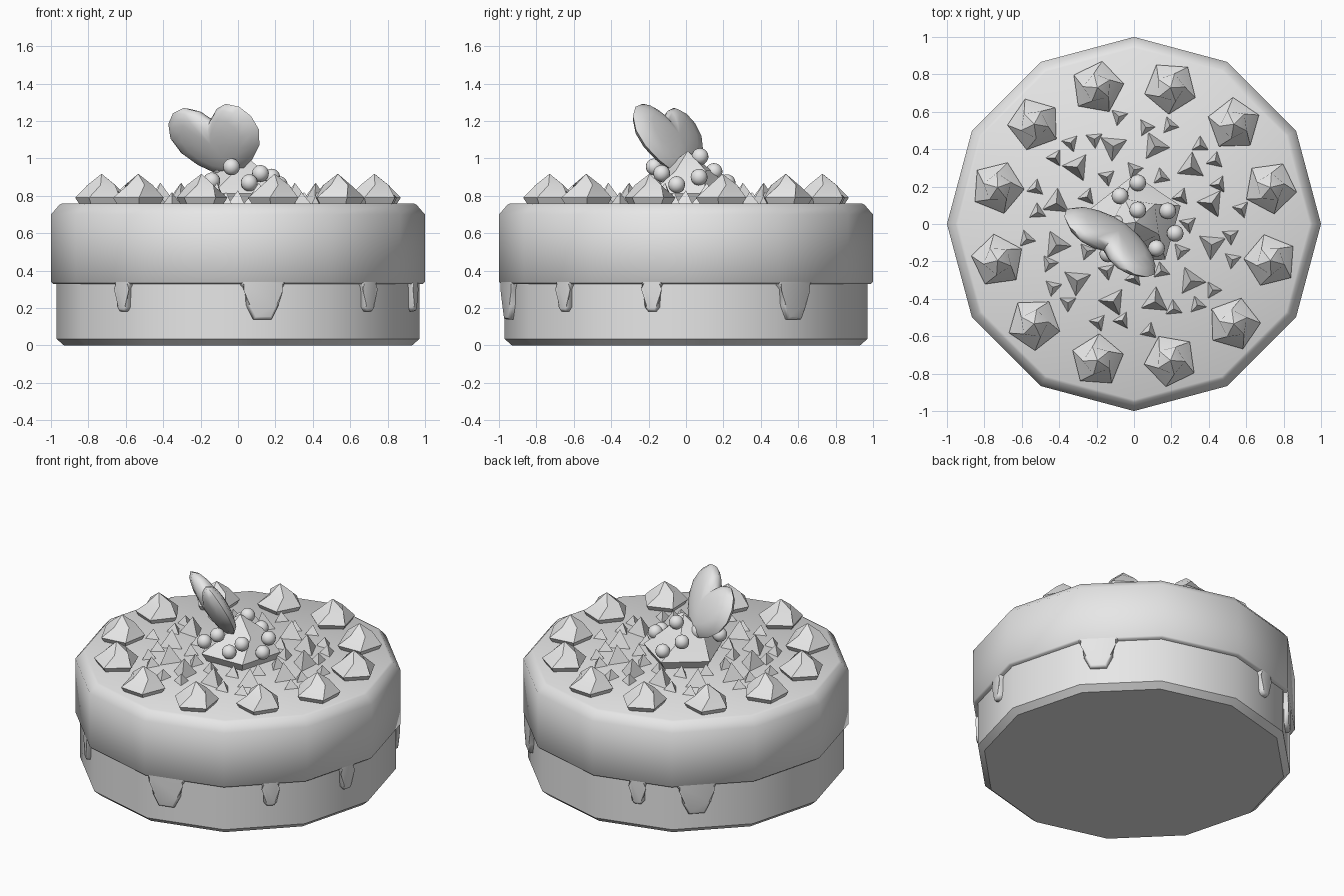
import bpy, bmesh
from math import sin, cos, tan, radians, sqrt
from mathutils import Vector, Matrix

cube = bpy.data.objects.get("Cube")
if cube:
    bpy.data.objects.remove(cube, do_unlink=True)

GREY = (0.8, 0.8, 0.8, 1)
mat = bpy.data.materials.new("plain_grey")
mat.use_nodes = True
mat.diffuse_color = GREY
mat.node_tree.nodes["Principled BSDF"].inputs["Base Color"].default_value = GREY

TOP = 0.76  # height of the cake top


def polar(r, deg, z=0.0):
    return Vector((r * cos(radians(deg)), r * sin(radians(deg)), z))


def finish(name, bm, smooth=60, matrix=Matrix()):
    bmesh.ops.recalc_face_normals(bm, faces=bm.faces)
    mesh = bpy.data.meshes.new(name)
    bm.to_mesh(mesh)
    bm.free()
    mesh.materials.append(mat)
    if smooth:
        mesh.shade_smooth()
        mesh.set_sharp_from_angle(angle=radians(smooth))
    obj = bpy.data.objects.new(name, mesh)
    obj.matrix_world = matrix
    bpy.context.collection.objects.link(obj)
    return obj


def bridge(bm, a, b):
    n = len(a)
    for i in range(n):
        j = (i + 1) % n
        bm.faces.new((a[i], a[j], b[j], b[i]))


def lathe(bm, profile, sides):
    """Stack of rings given as (radius, height, twist); a zero radius makes a tip."""
    last = None
    for r, z, twist in profile:
        if r == 0:
            tip = bm.verts.new((0, 0, z))
            for i in range(sides):
                bm.faces.new((last[i], last[(i + 1) % sides], tip))
            return
        ring = [bm.verts.new(polar(r, twist + 360 * i / sides, z)) for i in range(sides)]
        if last:
            bridge(bm, last, ring)
        else:
            bm.faces.new(ring)
        last = ring
    bm.faces.new(last)


# Cake base and icing, both twelve-sided
bm = bmesh.new()
lathe(bm, [(0.93, 0, 0), (0.97, 0.035, 0), (0.97, 0.4, 0)], 12)
finish("cake_base", bm, 40)
bm = bmesh.new()
lathe(bm, [(0.93, 0.33, 0), (0.99, 0.33, 0), (1, 0.34, 0), (1, 0.7, 0),
           (0.955, 0.752, 0), (0.94, TOP, 0)], 12)
finish("icing", bm)

# Icing drips, lying flat on the facets
BIG = [(0.125, 0.345), (0.118, 0.322), (0.095, 0.3), (0.088, 0.215), (0.05, 0.14)]
SMALL = [(0.06, 0.345), (0.055, 0.325), (0.043, 0.305), (0.04, 0.205), (0.022, 0.183)]


def drip(name, half, azimuth):
    facet = 30 * (azimuth // 30) + 15
    shift = 0.966 * tan(radians(azimuth - facet))
    outline = half + [(-x, z) for x, z in reversed(half)]
    bm = bmesh.new()
    back = [bm.verts.new((0.92, x + shift, z)) for x, z in outline]
    front = [bm.verts.new((0.9655, x + shift, z)) for x, z in outline]
    bridge(bm, back, front)
    bm.faces.new(back)
    bm.faces.new(front)
    rim = [bm.edges.get((front[i], front[i + 1])) for i in range(len(front) - 1)]
    bmesh.ops.bevel(bm, geom=rim, offset=0.014, segments=2, profile=0.5, affect='EDGES')
    finish(name, bm, 60, Matrix.Rotation(radians(facet), 4, 'Z'))


for i, az in enumerate((-82, 37, 129)):
    drip(f"large_drip_{i}", BIG, az)
for i, az in enumerate((-130, -43, -11, 107)):
    drip(f"small_drip_{i}", SMALL, az)


# Twisted five-sided cream dollops
def dollop(name, place, turn, scale):
    bm = bmesh.new()
    lathe(bm, [(0.12, -0.005, 0), (0.143, 0.03, 0), (0.078, 0.098, 24), (0, 0.158, 0)], 5)
    m = Matrix.Translation(place) @ Matrix.Rotation(radians(turn), 4, 'Z') @ Matrix.Scale(scale, 4)
    finish(name, bm, 25, m)


for i in range(12):
    az = 15 + 30 * i
    dollop(f"cream_dollop_{i}", polar(0.755, az, TOP), az - 25, 1)
dollop("centre_cream", (0.01, 0.01, TOP), 20, 1.78)

# Three-sided chips in rings around the centre
def chip(name, r, az, size, height):
    bm = bmesh.new()
    lathe(bm, [(size, -0.005, 0), (0, height, 0)], 3)
    finish(name, bm, 0, Matrix.Translation(polar(r, az, TOP)) @ Matrix.Rotation(radians(az + 160), 4, 'Z'))


for i in range(12):
    chip(f"large_chip_{i}", 0.43, 15 + 30 * i, 0.085, 0.11)
    chip(f"inner_chip_{i}", 0.29, 30 * i, 0.055, 0.07)
OUTER = [(98, 0.58), (83, 0.52), (70, 0.56), (50, 0.55), (38, 0.55), (25, 0.5)]
for q in range(4):
    for i, (az, r) in enumerate(OUTER):
        chip(f"outer_chip_{q}_{i}", r, az + 90 * q, 0.055, 0.06)

# Round berries on the centre cream
BERRIES = [(0.02, 0.22, 0.87), (-0.075, 0.15, 0.93), (0.02, 0.075, 1.01), (0.18, 0.07, 0.9),
           (-0.09, 0, 0.95), (0.22, -0.05, 0.86), (0.12, -0.13, 0.92), (-0.035, -0.17, 0.955),
           (0.06, -0.18, 0.87), (-0.14, -0.16, 0.88)]
for i, place in enumerate(BERRIES):
    bm = bmesh.new()
    bmesh.ops.create_uvsphere(bm, u_segments=16, v_segments=10, radius=0.045)
    finish(f"berry_{i}", bm, 60, Matrix.Translation(place))

# Puffed heart leaning back over the centre
HALF = [(0.07, 0.375), (0.14, 0.4), (0.22, 0.375), (0.275, 0.315), (0.295, 0.23),
        (0.26, 0.14), (0.18, 0.06), (0.08, 0.0)]
outline = [(0, 0.31)] + HALF + [(0, -0.02)] + [(-x, y) for x, y in reversed(HALF)]
bm = bmesh.new()
rings = []
for s, side in [(0.35, -1), (0.65, -1), (0.88, -1), (1, 0), (0.88, 1), (0.65, 1), (0.35, 1)]:
    depth = 0.065 * side * sqrt(1 - s * s)
    rings.append([bm.verts.new((x * s, 0.2 + (y - 0.2) * s, depth)) for x, y in outline])
for a, b in zip(rings, rings[1:]):
    bridge(bm, a, b)
for ring, z in ((rings[0], -0.065), (rings[-1], 0.065)):
    tip = bm.verts.new((0, 0.2, z))
    for i in range(len(ring)):
        bm.faces.new((ring[i], ring[(i + 1) % len(ring)], tip))
across = Vector((0.83, -0.56, 0)).normalized()
up = Vector((-0.25, -0.37, 0.89)).normalized()
frame = Matrix((across, up, across.cross(up))).transposed().to_4x4()
roll = Matrix.Rotation(radians(5), 4, 'Z')
finish("heart", bm, 60, Matrix.Translation((-0.05, -0.02, 0.925)) @ frame @ roll)
